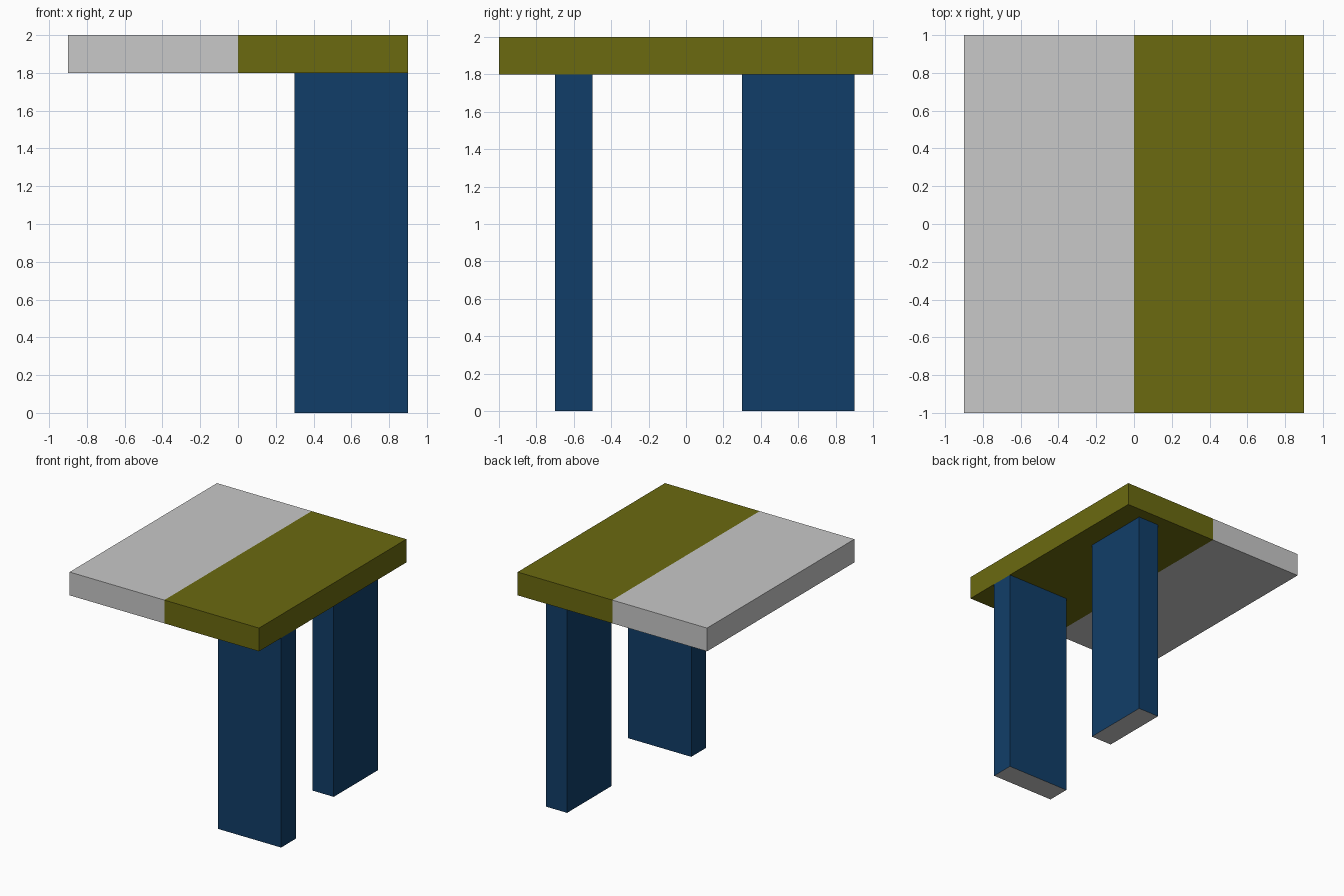
import bpy
import bmesh
from mathutils import Matrix, Vector

cube = bpy.data.objects.get("Cube")
if cube:
    bpy.data.objects.remove(cube, do_unlink=True)


def make_material(name, rgb):
    mat = bpy.data.materials.new(name)
    mat.use_nodes = True
    color = (*rgb, 1.0)
    mat.diffuse_color = color
    mat.node_tree.nodes["Principled BSDF"].inputs["Base Color"].default_value = color
    return mat


grey = make_material("light grey", (0.58, 0.58, 0.58))
olive = make_material("olive", (0.145, 0.143, 0.005))
navy = make_material("navy blue", (0.0055, 0.048, 0.14))


def make_box(name, low, high, materials, is_second, split_x=None):
    """Box between two corners; faces passing the rule get the second material."""
    low, high = Vector(low), Vector(high)
    bm = bmesh.new()
    bmesh.ops.create_cube(
        bm, size=1,
        matrix=Matrix.Translation((low + high) / 2) @ Matrix.Diagonal((*(high - low), 1)))
    if split_x is not None:
        bmesh.ops.bisect_plane(bm, geom=bm.verts[:] + bm.edges[:] + bm.faces[:],
                               plane_co=(split_x, 0, 0), plane_no=(1, 0, 0))
    bm.normal_update()
    for face in bm.faces:
        face.material_index = int(is_second(face))
    mesh = bpy.data.meshes.new(name)
    bm.to_mesh(mesh)
    bm.free()
    for mat in materials:
        mesh.materials.append(mat)
    obj = bpy.data.objects.new(name, mesh)
    bpy.context.collection.objects.link(obj)
    return obj


# Table top: grey right half, olive left half
make_box("table_top", (-0.9, -1, 1.8), (0.9, 1, 2), (grey, olive),
         lambda f: f.calc_center_median().x > 0, split_x=0)

# Plank legs: navy with bare grey undersides
for name, low, high in (
    ("front_leg", (0.3, -0.7, 0), (0.9, -0.5, 1.8)),
    ("back_leg", (0.5, 0.3, 0), (0.7, 0.9, 1.8)),
):
    make_box(name, low, high, (navy, grey), lambda f: f.normal.z < -0.5)
